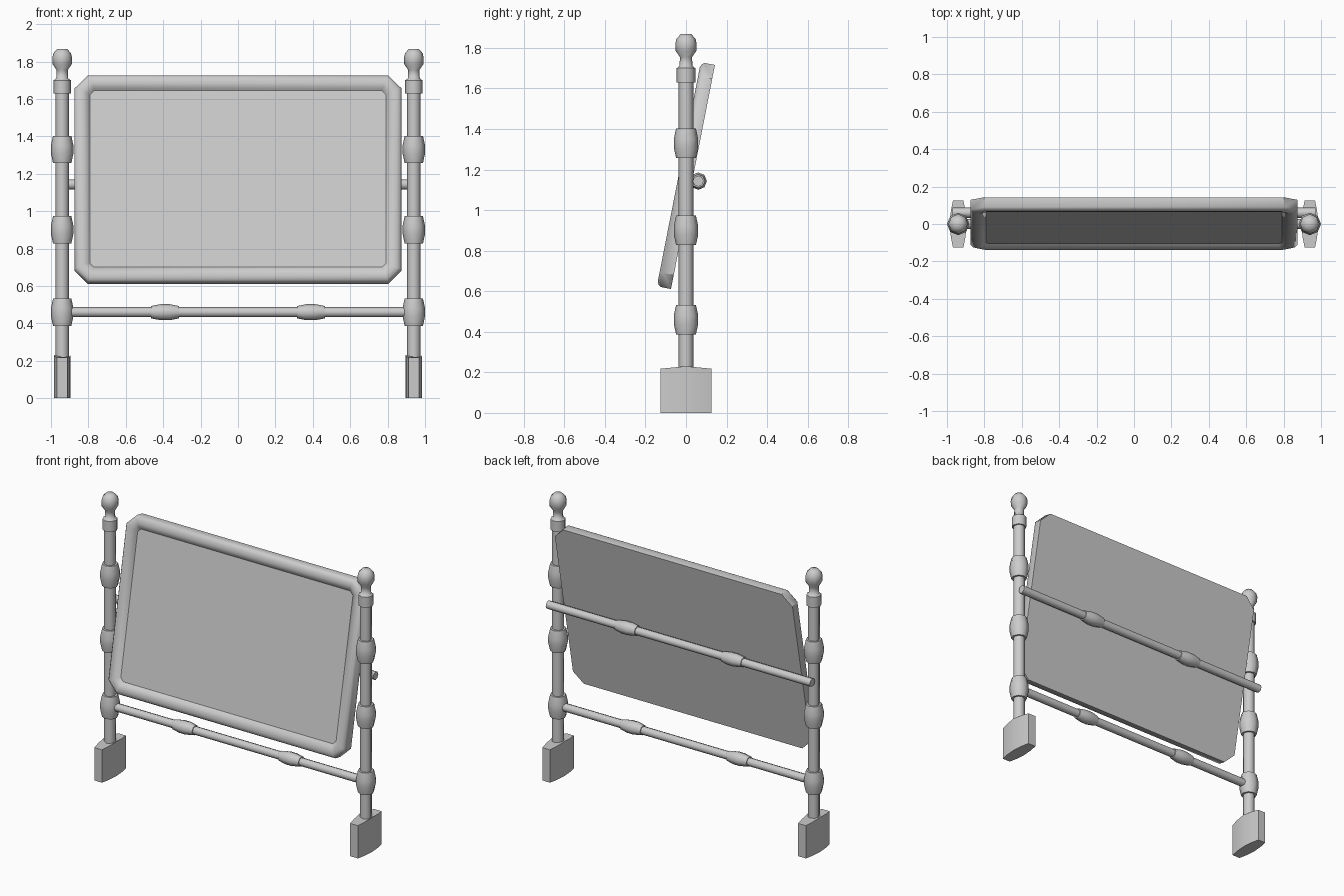
import bpy, bmesh, math
from mathutils import Matrix, Vector

if "Cube" in bpy.data.objects:
    bpy.data.objects.remove(bpy.data.objects["Cube"])


def finish(name, bm, matrix=None, angle=50):
    bmesh.ops.recalc_face_normals(bm, faces=bm.faces)
    me = bpy.data.meshes.new(name)
    bm.to_mesh(me)
    bm.free()
    ob = bpy.data.objects.new(name, me)
    bpy.context.collection.objects.link(ob)
    if matrix is not None:
        ob.matrix_world = matrix
    bpy.ops.object.select_all(action='DESELECT')
    ob.select_set(True)
    bpy.context.view_layer.objects.active = ob
    bpy.ops.object.shade_smooth_by_angle(angle=math.radians(angle))
    return ob


def loft(bm, rings):
    """Skin equal-length point rings and cap both ends."""
    loops = [[bm.verts.new(p) for p in r] for r in rings]
    n = len(loops[0])
    for a, b in zip(loops, loops[1:]):
        for i in range(n):
            j = (i + 1) % n
            bm.faces.new((a[i], a[j], b[j], b[i]))
    bm.faces.new(loops[0])
    bm.faces.new(loops[-1])


def turned(name, profile, matrix, sides=8):
    """Turned piece from a (radius, height) profile."""
    bm = bmesh.new()
    loft(bm, [[(r * math.cos(2 * math.pi * i / sides),
                r * math.sin(2 * math.pi * i / sides), z)
               for i in range(sides)] for r, z in profile])
    return finish(name, bm, matrix)


def bulge(mid, half, rod, end, peak):
    """Profile points of a barrel-shaped swelling on a rod."""
    return [(rod, mid - half), (end, mid - half), (peak, mid - half * 0.3),
            (peak, mid + half * 0.3), (end, mid + half), (rod, mid + half)]


# Turned posts with three swellings, a collar and a ball finial
post = [(0.036, 0.15)]
for z in (0.46, 0.90, 1.33):
    post += bulge(z, 0.073, 0.036, 0.049, 0.06)
post += [(0.036, 1.63), (0.046, 1.63), (0.046, 1.70), (0.032, 1.71),
         (0.030, 1.755), (0.051, 1.785), (0.053, 1.82), (0.047, 1.845), (0.026, 1.868)]

# Feet: lens-shaped blocks with a slightly raised middle
half_foot = [(-0.125, 0.028), (-0.07, 0.039), (0.0, 0.045), (0.07, 0.039), (0.125, 0.028)]
outline = [(w, y) for y, w in half_foot] + [(-w, y) for y, w in reversed(half_foot)]

for side, s in (("left", -1), ("right", 1)):
    turned(side + "_post", post, Matrix.Translation((s * 0.94, 0, 0)))
    bm = bmesh.new()
    loft(bm, [[(x, y, 0) for x, y in outline],
              [(x, y, 0.218 + 0.012 * (1 - abs(y) / 0.125)) for x, y in outline]])
    finish(side + "_foot", bm, Matrix.Translation((s * 0.94, 0, 0)), 40)

# Horizontal rails: lower stretcher and the rail behind the panel
along_x = Matrix.Rotation(math.radians(90), 4, 'Y')
for name, y, z, end in (("lower_rail", 0, 0.46, 0.93), ("back_rail", 0.06, 1.143, 0.97)):
    rail = [(0.027, -end)]
    for x in (-0.39, 0.39):
        rail += bulge(x, 0.075, 0.027, 0.033, 0.043)
    rail.append((0.027, end))
    turned(name, rail, Matrix.Translation((0, y, z)) @ along_x)


def chamfered(inset, depth, hx=0.873, hz=0.563, cut=0.07):
    """Rectangle with cut corners, inset evenly."""
    x, z = hx - inset, hz - inset
    c = cut - inset * (2 - math.sqrt(2))
    return [(x, depth, z - c), (x - c, depth, z), (c - x, depth, z), (-x, depth, z - c),
            (-x, depth, c - z), (c - x, depth, -z), (x - c, depth, -z), (x, depth, c - z)]


# Tilted board: rounded frame with a recessed flat face
tilt = Matrix.Translation((0, 0, 1.17)) @ Matrix.Rotation(math.radians(-11.1), 4, 'X')
section = [(0, 0.035), (0, -0.018), (0.010, -0.030), (0.026, -0.036), (0.046, -0.036),
           (0.062, -0.030), (0.073, -0.020), (0.082, -0.012)]
bm = bmesh.new()
loft(bm, [chamfered(i, d) for i, d in section])
finish("tilted_board", bm, tilt, 40)
